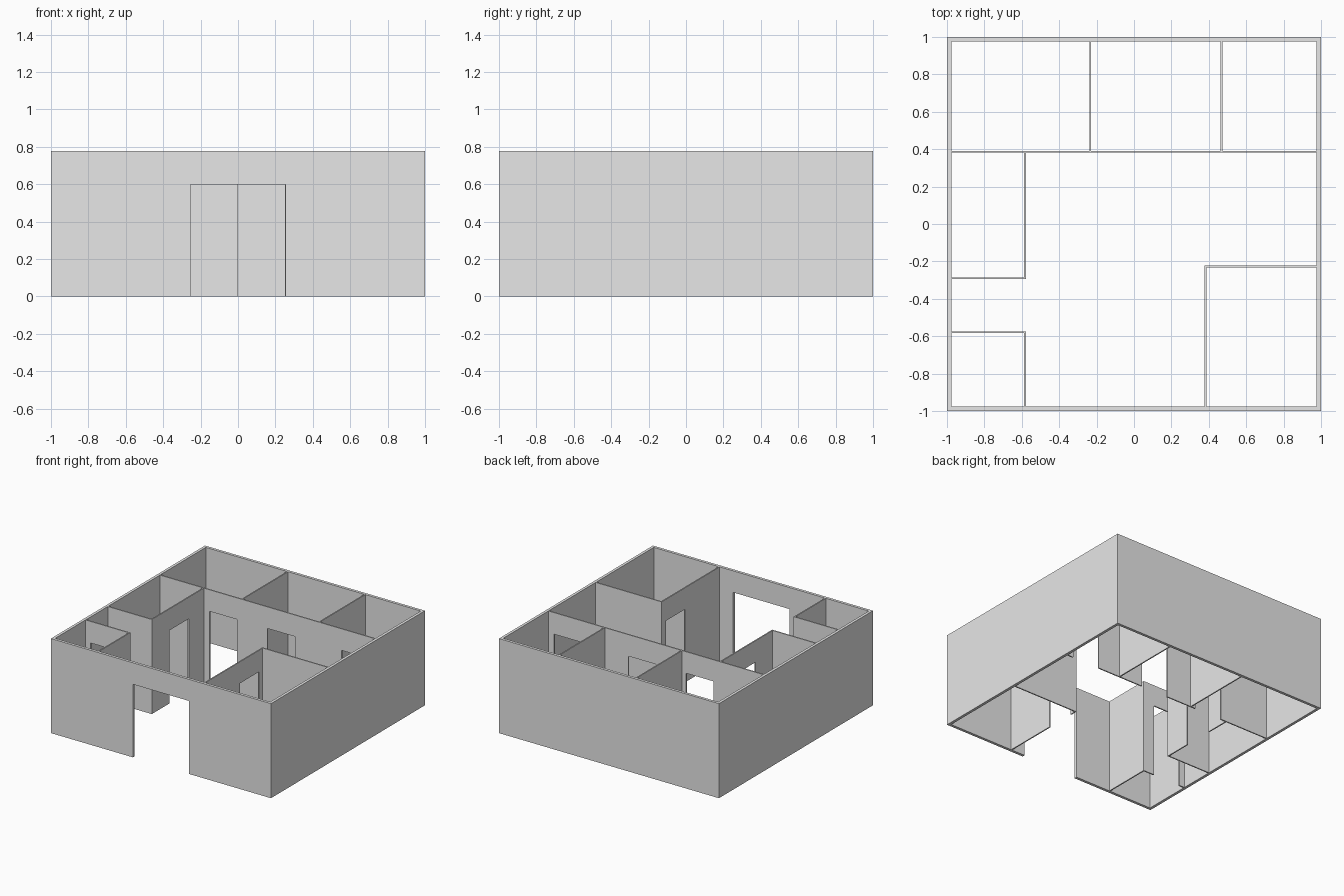
import bpy
import bmesh

cube = bpy.data.objects.get("Cube")
if cube:
    bpy.data.objects.remove(cube, do_unlink=True)

HEIGHT = 0.777
DOOR_TOP = 0.6
OUTER = 0.023
INNER = 0.01
EDGE = 1 - OUTER

grey = bpy.data.materials.new("wall_grey")
grey.use_nodes = True
grey.diffuse_color = (0.8, 0.8, 0.8, 1)
grey.node_tree.nodes["Principled BSDF"].inputs["Base Color"].default_value = (0.8, 0.8, 0.8, 1)


def wall(name, axis, start, end, near, thickness=INNER, door=None):
    """Extrude a wall outline, notched for a doorway, across its thickness.
    The wall runs along axis; near is its lowest position on the other axis."""
    outline = [(start, 0)]
    if door:
        left, right = door
        outline += [(left, 0), (left, DOOR_TOP), (right, DOOR_TOP), (right, 0)]
    outline += [(end, 0), (end, HEIGHT), (start, HEIGHT)]

    along_x = axis == "x"
    bm = bmesh.new()
    verts = [bm.verts.new((u, near, z) if along_x else (near, u, z)) for u, z in outline]
    face = bm.faces.new(verts)
    new = bmesh.ops.extrude_face_region(bm, geom=[face])["geom"]
    shift = (0, thickness, 0) if along_x else (thickness, 0, 0)
    bmesh.ops.translate(bm, vec=shift, verts=[v for v in new if isinstance(v, bmesh.types.BMVert)])
    bmesh.ops.recalc_face_normals(bm, faces=bm.faces)

    mesh = bpy.data.meshes.new(name)
    bm.to_mesh(mesh)
    bm.free()
    mesh.materials.append(grey)
    bpy.context.collection.objects.link(bpy.data.objects.new(name, mesh))


# Outer shell with the main entrance
wall("front_wall", "x", -1, 1, -1, OUTER, door=(-0.255, 0.255))
wall("back_wall", "x", -1, 1, EDGE, OUTER)
wall("right_wall", "y", -EDGE, EDGE, -1, OUTER)
wall("left_wall", "y", -EDGE, EDGE, EDGE, OUTER)

# Row of three rooms along the back: the long wall has three doorways
BACK_ROW = 0.381
wall("back_rooms_wall_right", "x", -EDGE, -0.234, BACK_ROW, door=(-0.525, -0.275))
wall("back_rooms_wall_middle", "x", -0.234, 0.469, BACK_ROW, door=(0, 0.25))
wall("back_rooms_wall_left", "x", 0.469, EDGE, BACK_ROW, door=(0.675, 0.925))
for name, x in (("back_partition_right", -0.239), ("back_partition_left", 0.463)):
    wall(name, "y", BACK_ROW + INNER, EDGE, x)

# Middle room on the right side
SIDE = -0.587
wall("side_room_wall", "y", -0.295, BACK_ROW, SIDE, door=(-0.065, 0.185))
wall("side_room_front_wall", "x", -EDGE, SIDE, -0.295)

# Small front corner room on the right side
wall("small_room_wall", "y", -EDGE, -0.574, SIDE)
wall("small_room_back_wall", "x", -EDGE, SIDE, -0.584, door=(-0.93, -0.68))

# Large front corner room on the left side
wall("large_room_wall", "y", -EDGE, -0.223, 0.378, door=(-0.53, -0.28))
wall("large_room_back_wall", "x", 0.378 + INNER, EDGE, -0.233)
